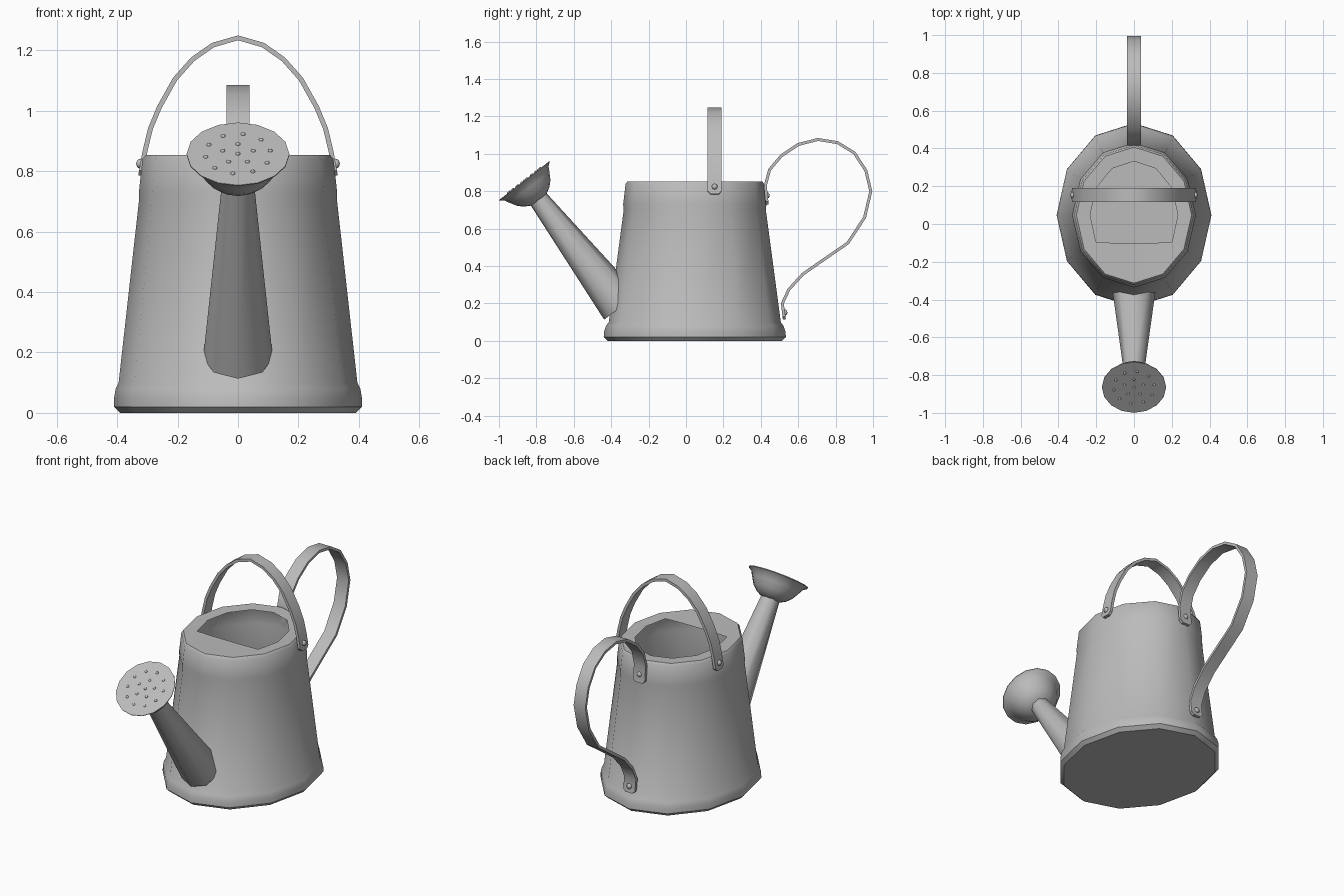
import bpy, bmesh, math
from mathutils import Vector

cube = bpy.data.objects.get("Cube")
if cube:
    bpy.data.objects.remove(cube)

metal = bpy.data.materials.new("grey_metal")
metal.use_nodes = True
GREY = (0.5, 0.5, 0.5, 1)
metal.diffuse_color = GREY
metal.node_tree.nodes["Principled BSDF"].inputs["Base Color"].default_value = GREY


def finish(name, bm, angle=40, recalc=True):
    """Turn a bmesh into a shaded object."""
    if recalc:
        bmesh.ops.recalc_face_normals(bm, faces=bm.faces)
    mesh = bpy.data.meshes.new(name)
    bm.to_mesh(mesh)
    bm.free()
    mesh.materials.append(metal)
    obj = bpy.data.objects.new(name, mesh)
    bpy.context.collection.objects.link(obj)
    bpy.ops.object.select_all(action='DESELECT')
    obj.select_set(True)
    bpy.context.view_layer.objects.active = obj
    bpy.ops.object.shade_smooth_by_angle(angle=math.radians(angle))
    return obj


def bridge(bm, rings):
    """Skin consecutive closed rings of vertices with quads."""
    for a, b in zip(rings, rings[1:]):
        n = len(a)
        for i in range(n):
            j = (i + 1) % n
            bm.faces.new((a[i], a[j], b[j], b[i]))


# Body: twelve-sided oval rings (x radius, y radius, z), bottom to top
SIDES = 12
CENTRE_Y = 0.047
profile = [(0.39, 0.465, 0), (0.41, 0.487, 0.02), (0.41, 0.485, 0.05),
           (0.405, 0.475, 0.08), (0.395, 0.46, 0.1), (0.328, 0.38, 0.7),
           (0.328, 0.383, 0.73), (0.316, 0.37, 0.84), (0.305, 0.36, 0.853)]
bm = bmesh.new()
rings = []
for rx, ry, z in profile:
    rings.append([bm.verts.new((rx * math.cos(a), CENTRE_Y + ry * math.sin(a), z))
                  for a in (math.tau * i / SIDES for i in range(SIDES))])
# Filling opening, cut straight across at the front
opening = []
for i in range(SIDES):
    a = math.tau * i / SIDES
    opening.append(bm.verts.new((0.232 * math.cos(a),
                                 max(-0.1, CENTRE_Y + 0.285 * math.sin(a)), 0.85)))
rings.append(opening)
bridge(bm, rings)
bm.faces.new(list(reversed(rings[0])))
finish("body", bm)

# Frame shared by the spout and the sprinkler head
head_centre = Vector((0, -0.865, 0.857))
axis = Vector((0, -0.61, 0.792)).normalized()
side = Vector((1, 0, 0))
up = axis.cross(side).normalized()


def lathe(name, points, sides, caps=True):
    """Revolve (radius, distance along the axis) around the spout axis."""
    bm = bmesh.new()
    rings = []
    for r, t in points:
        rings.append([bm.verts.new(head_centre + axis * t
                                   + side * (r * math.cos(a)) + up * (r * math.sin(a)))
                      for a in (math.tau * i / sides for i in range(sides))])
    bridge(bm, rings)
    if caps:
        bm.faces.new(rings[0])
        bm.faces.new(rings[-1])
    return finish(name, bm, 48)


lathe("spout", [(0.115, -0.85), (0.052, -0.11)], 8)
lathe("sprinkler_head", [(0.05, -0.13), (0.088, -0.108), (0.113, -0.083),
                         (0.135, -0.046), (0.15, -0.018), (0.17, -0.004),
                         (0.17, 0)], 16)


def rivet(name, centre, normal, radius, height):
    """Small flattened dome facing along the normal."""
    bm = bmesh.new()
    bmesh.ops.create_uvsphere(bm, u_segments=8, v_segments=6, radius=1)
    rot = Vector(normal).to_track_quat('Z', 'Y')
    for v in bm.verts:
        p = Vector((v.co.x * radius, v.co.y * radius, v.co.z * height))
        v.co = rot @ p + Vector(centre)
    return finish(name, bm, 60)


# Sprinkler nozzles: one in the middle and two circles around it
for count, radius in ((1, 0), (5, 0.053), (10, 0.108)):
    for i in range(count):
        a = math.tau * (i + 0.25) / count
        rivet("nozzle", head_centre + side * (radius * math.cos(a))
              + up * (radius * math.sin(a)), axis, 0.008, 0.006)


def strap(name, path, across, half_width, thickness):
    """Flat metal band along a path, with rounded-off ends."""
    path = [Vector(p) for p in path]
    across = Vector(across)
    first, last = path[0], path[-1]
    path.insert(1, first + (path[1] - first).normalized() * 0.016)
    path.insert(-1, last + (path[-2] - last).normalized() * 0.016)
    bm = bmesh.new()
    rings = []
    for i, p in enumerate(path):
        end = i in (0, len(path) - 1)
        tangent = path[min(i + 1, len(path) - 1)] - path[max(i - 1, 0)]
        out = tangent.cross(across).normalized() * (thickness / 2)
        w = across * (half_width * (0.6 if end else 1))
        rings.append([bm.verts.new(p + o) for o in (w + out, out - w, -out - w, w - out)])
    bridge(bm, rings)
    bm.faces.new(rings[0])
    bm.faces.new(rings[-1])
    return finish(name, bm)


# Carrying handle arching over the opening
half = [(0.322, 0.785), (0.309, 0.86), (0.29, 0.94), (0.26, 1.012), (0.208, 1.105),
        (0.15, 1.17), (0.083, 1.217)]
arch = half + [(0, 1.241)] + [(-x, z) for x, z in reversed(half)]
strap("top_handle", [(x, 0.153, z) for x, z in arch], (0, 1, 0), 0.037, 0.016)
for s in (-1, 1):
    rivet("top_handle_rivet", (s * 0.325, 0.153, 0.825), (s, 0, 0.1), 0.016, 0.012)

# Rear pouring handle looping out from the back
loop = [(0.434, 0.73), (0.424, 0.83), (0.447, 0.915), (0.51, 0.99), (0.6, 1.05),
        (0.705, 1.077), (0.81, 1.06), (0.9, 1.005), (0.962, 0.91), (0.988, 0.8),
        (0.955, 0.66), (0.865, 0.523), (0.74, 0.437), (0.625, 0.357),
        (0.55, 0.275), (0.515, 0.2), (0.526, 0.115)]
strap("rear_handle", [(0, y, z) for y, z in loop], (1, 0, 0), 0.038, 0.016)
for y, z in ((0.435, 0.778), (0.53, 0.152)):
    rivet("rear_handle_rivet", (0, y, z), (0, 1, 0.1), 0.016, 0.012)
